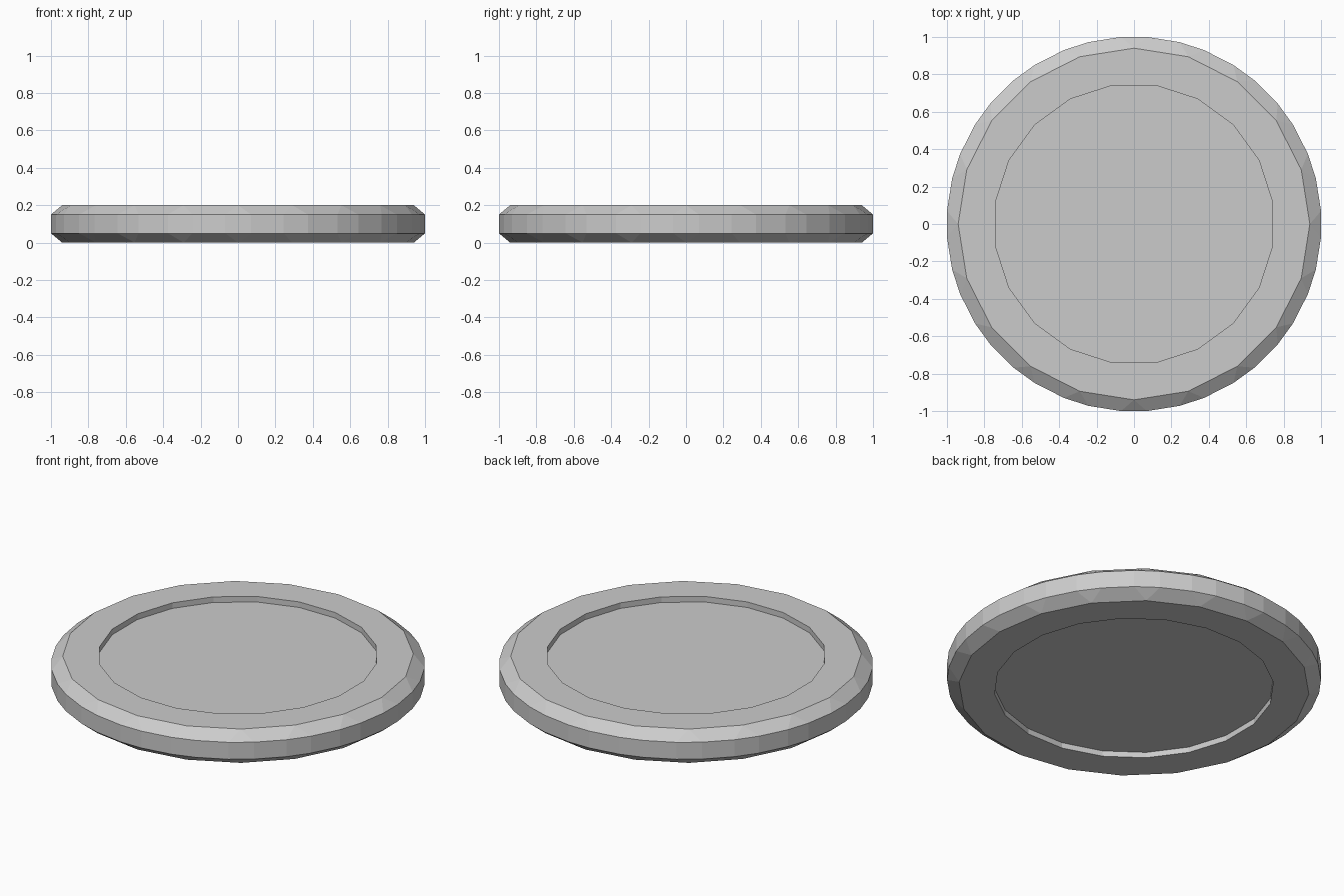
import bpy
import math

if "Cube" in bpy.data.objects:
    bpy.data.objects.remove(bpy.data.objects["Cube"])

SIDES = 20
BEVEL = 0.07          # chamfer width across the disc
THICK = 0.2
CHAMFER_Z = 0.05      # chamfer height after flattening
RECESS = 0.033
RADIUS = 1.011        # corner radius before the chamfer trims it


def cylinder(name, radius, depth, z, turn=0.0):
    bpy.ops.mesh.primitive_cylinder_add(vertices=SIDES, radius=radius, depth=depth,
                                        location=(0, 0, z), rotation=(0, 0, turn))
    obj = bpy.context.object
    obj.name = name
    return obj


def apply(obj, modifier):
    bpy.context.view_layer.objects.active = obj
    bpy.ops.object.modifier_apply(modifier=modifier.name)


# Disc body: every edge chamfered, then flattened to its final thickness
squash = CHAMFER_Z / BEVEL
disc = cylinder("disc", RADIUS, THICK / squash, THICK / 2)
bevel = disc.modifiers.new("chamfer", 'BEVEL')
bevel.width = BEVEL
bevel.segments = 1
bevel.limit_method = 'NONE'
apply(disc, bevel)
disc.scale.z = squash
bpy.ops.object.select_all(action='DESELECT')
disc.select_set(True)
bpy.ops.object.transform_apply(location=False, rotation=False, scale=True)

# Shallow round recesses in the top and bottom faces
for name, z in (("top_recess", THICK), ("bottom_recess", 0.0)):
    cutter = cylinder(name, 0.75, RECESS * 2, z, math.pi / SIDES)
    cutter.hide_render = True
    cut = disc.modifiers.new(name, 'BOOLEAN')
    cut.operation = 'DIFFERENCE'
    cut.solver = 'EXACT'
    cut.object = cutter
    apply(disc, cut)
    bpy.data.objects.remove(cutter)
